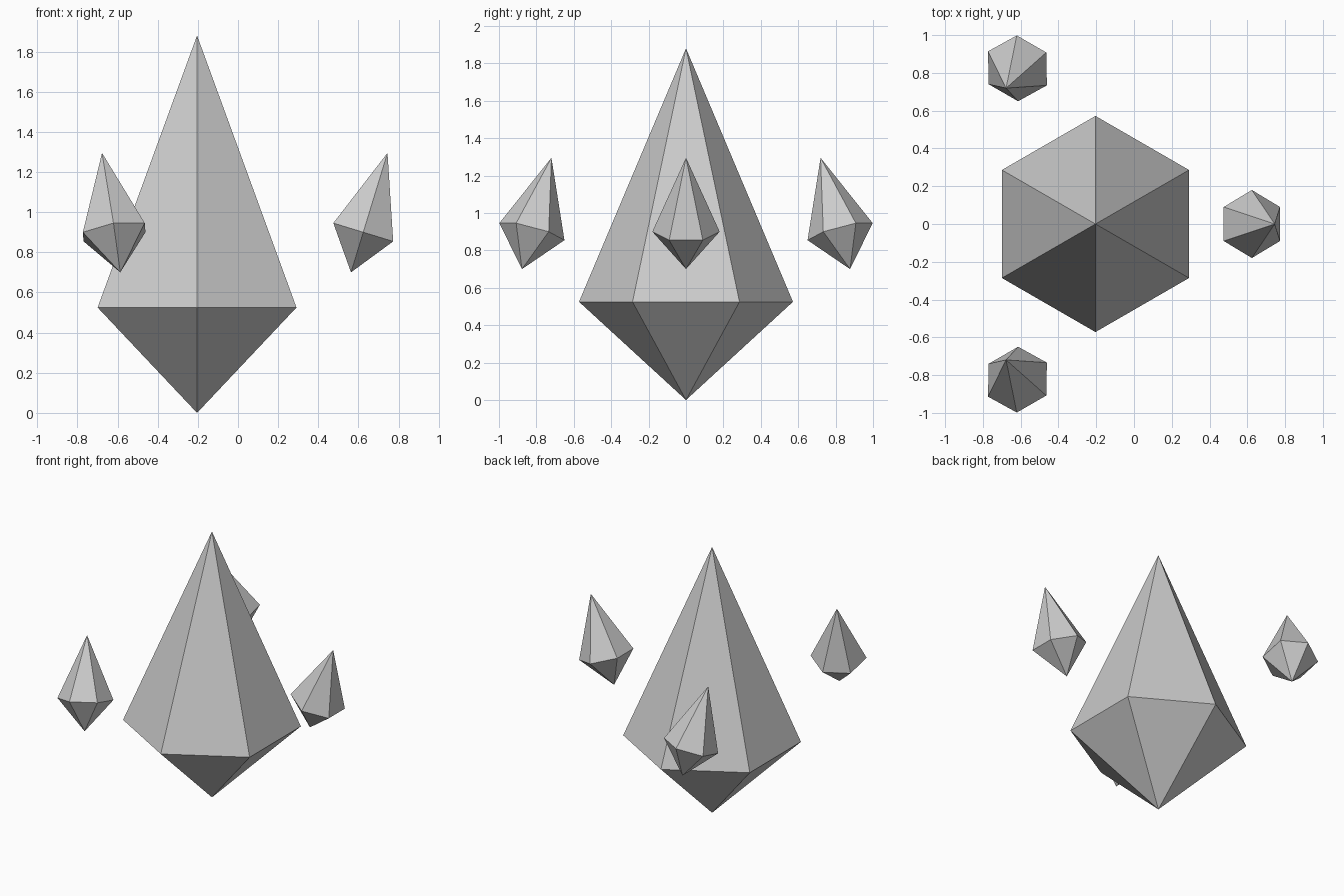
import bpy
import bmesh
from math import radians, sin, cos
from mathutils import Matrix

if "Cube" in bpy.data.objects:
    bpy.data.objects.remove(bpy.data.objects["Cube"], do_unlink=True)

# Stone colour
stone = bpy.data.materials.new("pale_grey_stone")
stone.use_nodes = True
grey = (0.6, 0.6, 0.6, 1.0)
stone.diffuse_color = grey
stone.node_tree.nodes["Principled BSDF"].inputs["Base Color"].default_value = grey


def crystal(name, centre, radius, above, below, lean=0, turn=0):
    """Six-sided double pyramid whose belt is centred on its origin."""
    bm = bmesh.new()
    belt = [bm.verts.new((radius * cos(radians(a)), radius * sin(radians(a)), 0))
            for a in range(30, 390, 60)]
    top = bm.verts.new((0, 0, above))
    bottom = bm.verts.new((0, 0, -below))
    for a, b in zip(belt, belt[1:] + belt[:1]):
        bm.faces.new((a, b, top))
        bm.faces.new((b, a, bottom))
    mesh = bpy.data.meshes.new(name)
    bm.to_mesh(mesh)
    bm.free()
    mesh.materials.append(stone)
    obj = bpy.data.objects.new(name, mesh)
    obj.matrix_world = (Matrix.Translation(centre)
                        @ Matrix.Rotation(radians(turn), 4, 'Z')
                        @ Matrix.Rotation(radians(lean), 4, 'Y'))
    bpy.context.collection.objects.link(obj)
    return obj


# Large upright crystal
crystal("main_crystal", (-0.204, 0, 0.525), 0.572, 1.355, 0.525)

# Three small leaning crystals floating around it
for name, x, y, turn in (("left_crystal", 0.624, 0, 0),
                         ("front_crystal", -0.617, -0.824, 120),
                         ("back_crystal", -0.617, 0.824, 240)):
    crystal(name, (x, y, 0.9), 0.18, 0.413, 0.209, lean=17, turn=turn)
